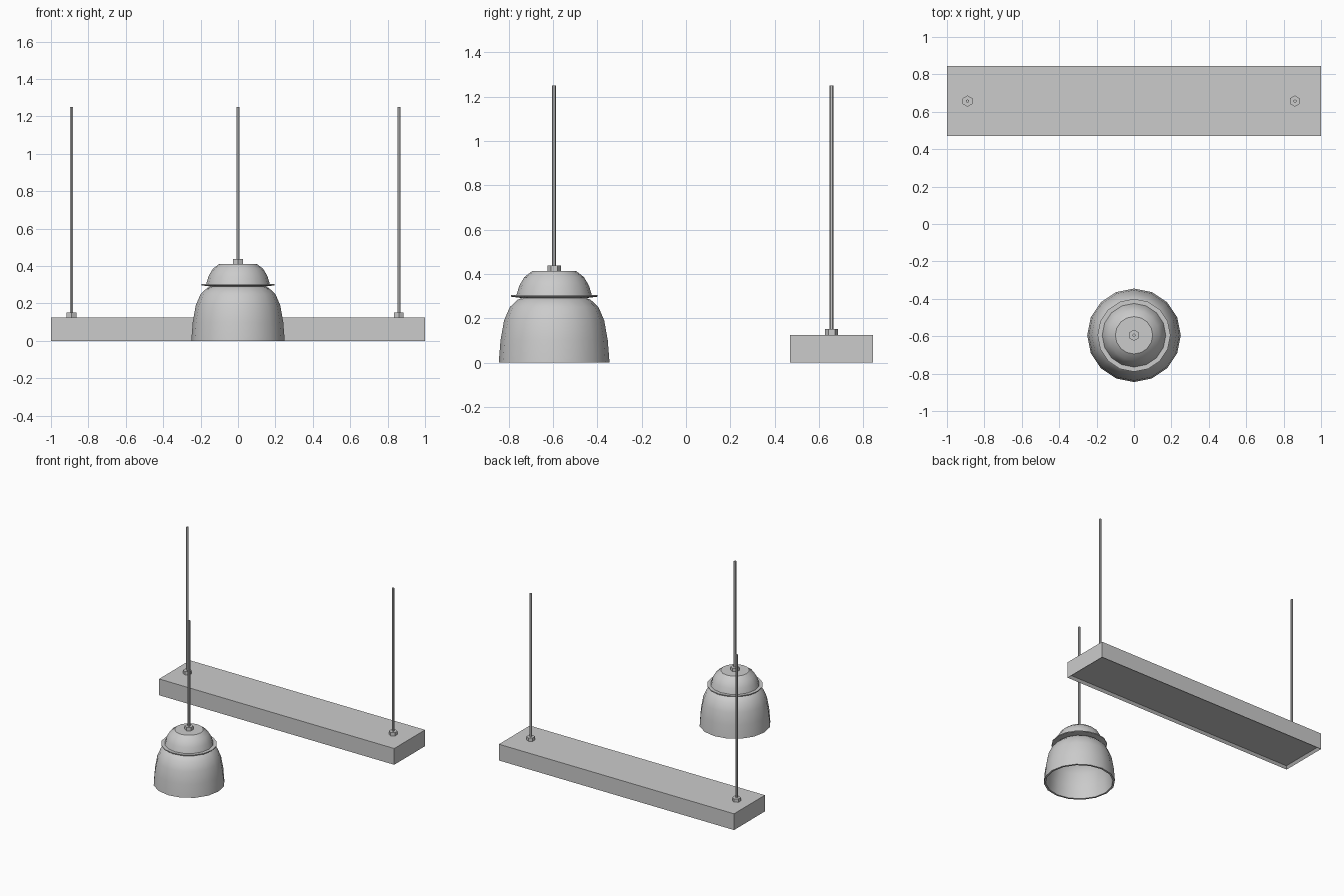
import bpy, bmesh, math

if "Cube" in bpy.data.objects:
    bpy.data.objects.remove(bpy.data.objects["Cube"])

HALF_PI = math.pi / 2


def make_object(name, bm):
    bmesh.ops.recalc_face_normals(bm, faces=bm.faces[:])
    mesh = bpy.data.meshes.new(name)
    bm.to_mesh(mesh)
    bm.free()
    obj = bpy.data.objects.new(name, mesh)
    bpy.context.collection.objects.link(obj)
    return obj


def lathe(name, profile, sides, x, y, smooth=False):
    """Turn an (r, z) profile about a vertical axis; r = 0 gives a pole."""
    bm = bmesh.new()
    rings = []
    for r, z in profile:
        if r == 0:
            rings.append([bm.verts.new((x, y, z))] * sides)
        else:
            rings.append([bm.verts.new((
                x + r * math.cos(HALF_PI + math.tau * i / sides),
                y + r * math.sin(HALF_PI + math.tau * i / sides), z))
                for i in range(sides)])
    for low, high in zip(rings, rings[1:]):
        for i in range(sides):
            j = (i + 1) % sides
            bm.faces.new(dict.fromkeys((low[i], low[j], high[j], high[i])))
    obj = make_object(name, bm)
    if smooth:
        bpy.ops.object.select_all(action='DESELECT')
        bpy.context.view_layer.objects.active = obj
        obj.select_set(True)
        bpy.ops.object.shade_smooth_by_angle(angle=math.radians(35))
    return obj


def hanger(name, x, y, base):
    """Hexagonal collar with a thin rod up to the ceiling."""
    for part, r, z0, z1 in (("collar", 0.03, base, base + 0.026),
                            ("rod", 0.009, base + 0.02, 1.25)):
        lathe(f"{name}_{part}", [(0, z0), (r, z0), (r, z1), (0, z1)], 6, x, y)


# Long light box with a recessed panel underneath
bm = bmesh.new()
bmesh.ops.create_cube(bm, size=1)
for v in bm.verts:
    v.co = (v.co.x * 2, 0.657 + v.co.y * 0.375, (v.co.z + 0.5) * 0.125)
bm.normal_update()
bottom = [f for f in bm.faces if f.normal.z < -0.5]
bmesh.ops.inset_region(bm, faces=bottom, thickness=0.022)
for v in bottom[0].verts:
    v.co.z += 0.018
make_object("light_box", bm)
hanger("left_hanger", -0.89, 0.657, 0.125)
hanger("right_hanger", 0.86, 0.657, 0.125)

# Bell-shaped pendant shade: outer skin, rim, inner skin
PY = -0.595
outer = [(0, 0.293), (0.14, 0.293), (0.165, 0.283), (0.2, 0.25),
         (0.226, 0.19), (0.242, 0.1), (0.25, 0)]
inner = [(0.236, 0), (0.228, 0.1), (0.212, 0.185), (0.188, 0.24),
         (0.155, 0.27), (0, 0.278)]
lathe("pendant_shade", outer + inner, 16, 0, PY, smooth=True)

# Upper cap with a thin brim
cap = [(0, 0.29), (0.14, 0.29), (0.195, 0.297), (0.195, 0.304), (0.17, 0.304),
       (0.158, 0.345), (0.135, 0.385), (0.1, 0.412), (0, 0.412)]
lathe("pendant_cap", cap, 16, 0, PY, smooth=True)
hanger("pendant", 0, PY, 0.412)
